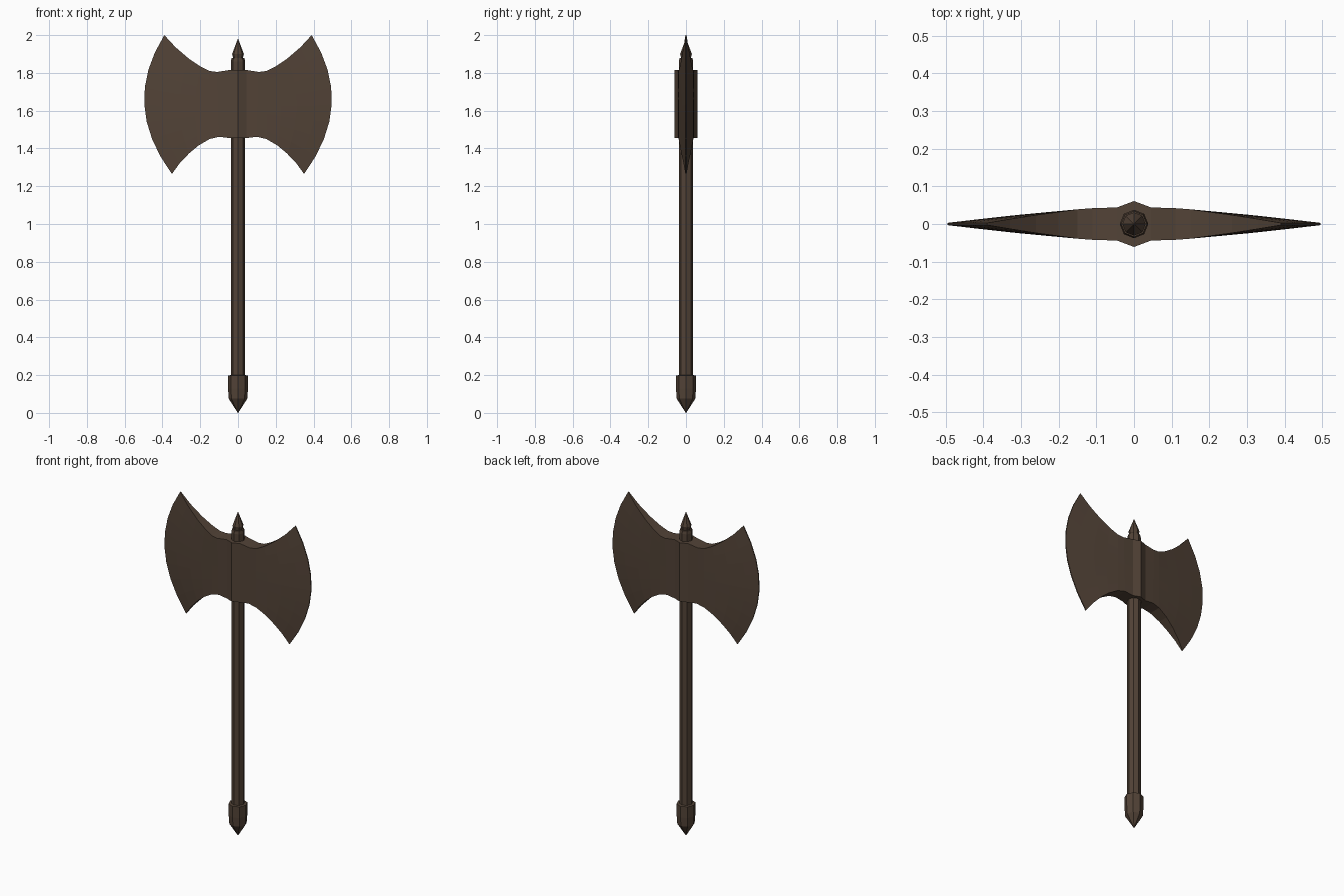
import bpy, bmesh, math

if "Cube" in bpy.data.objects:
    bpy.data.objects.remove(bpy.data.objects["Cube"])

brown = bpy.data.materials.new("dark brown")
brown.diffuse_color = (0.085, 0.056, 0.038, 1)
brown.use_nodes = True
brown.node_tree.nodes["Principled BSDF"].inputs["Base Color"].default_value = brown.diffuse_color


def finish(bm, name):
    bmesh.ops.remove_doubles(bm, verts=bm.verts, dist=1e-5)
    bmesh.ops.recalc_face_normals(bm, faces=bm.faces)
    me = bpy.data.meshes.new(name)
    bm.to_mesh(me)
    bm.free()
    me.materials.append(brown)
    ob = bpy.data.objects.new(name, me)
    bpy.context.collection.objects.link(ob)
    return ob


def lathe(name, profile, sides=8):
    """Flat-sided turned part from (radius, z) pairs."""
    bm = bmesh.new()
    rings = [[bm.verts.new((r * math.cos(2 * math.pi * i / sides),
                            r * math.sin(2 * math.pi * i / sides), z))
              for i in range(sides)] for r, z in profile]
    for a, b in zip(rings, rings[1:]):
        for i in range(sides):
            j = (i + 1) % sides
            bm.faces.new((a[i], a[j], b[j], b[i]))
    bm.faces.new(rings[0])
    bm.faces.new(rings[-1])
    return finish(bm, name)


# Turned parts
lathe("handle", [(0.038, 0.15), (0.038, 1.86), (0.034, 1.878)])
lathe("pommel", [(0.001, 0.0), (0.049, 0.075), (0.053, 0.13), (0.053, 0.198), (0.038, 0.2)])
lathe("top_spike", [(0.024, 1.87), (0.031, 1.9), (0.001, 1.98)])

# Axe head columns: top x, top z, bottom x, bottom z, half thickness, bulge
columns = [
    (0.00, 1.815, 0.00, 1.455, 0.061, 0.0),
    (0.045, 1.815, 0.045, 1.455, 0.044, 0.0),
    (0.11, 1.805, 0.10, 1.462, 0.042, 0.0),
    (0.15, 1.81, 0.15, 1.45, 0.039, 0.0),
    (0.20, 1.835, 0.21, 1.415, 0.032, 0.02),
    (0.26, 1.875, 0.26, 1.373, 0.024, 0.05),
    (0.33, 1.935, 0.31, 1.32, 0.013, 0.09),
    (0.39, 2.00, 0.35, 1.265, 0.003, 0.126),
]
ROWS = 8


def head_half(bm, side):
    front, back = [], []
    for tx, tz, bx, bz, w, bulge in columns:
        f, b = [], []
        for r in range(ROWS + 1):
            v = r / ROWS
            x = tx + (bx - tx) * v + bulge * (1 - (2 * v - 1) ** 2)
            z = tz + (bz - tz) * v
            f.append(bm.verts.new((side * x, -w, z)))
            b.append(bm.verts.new((side * x, w, z)))
        front.append(f)
        back.append(b)
    for c in range(len(columns) - 1):
        for g in (front, back):
            for r in range(ROWS):
                bm.faces.new((g[c][r], g[c + 1][r], g[c + 1][r + 1], g[c][r + 1]))
        for r in (0, ROWS):
            bm.faces.new((front[c][r], front[c + 1][r], back[c + 1][r], back[c][r]))
    # cutting edge
    for r in range(ROWS):
        bm.faces.new((front[-1][r], front[-1][r + 1], back[-1][r + 1], back[-1][r]))


bm = bmesh.new()
for side in (-1, 1):
    head_half(bm, side)
finish(bm, "axe_head")
